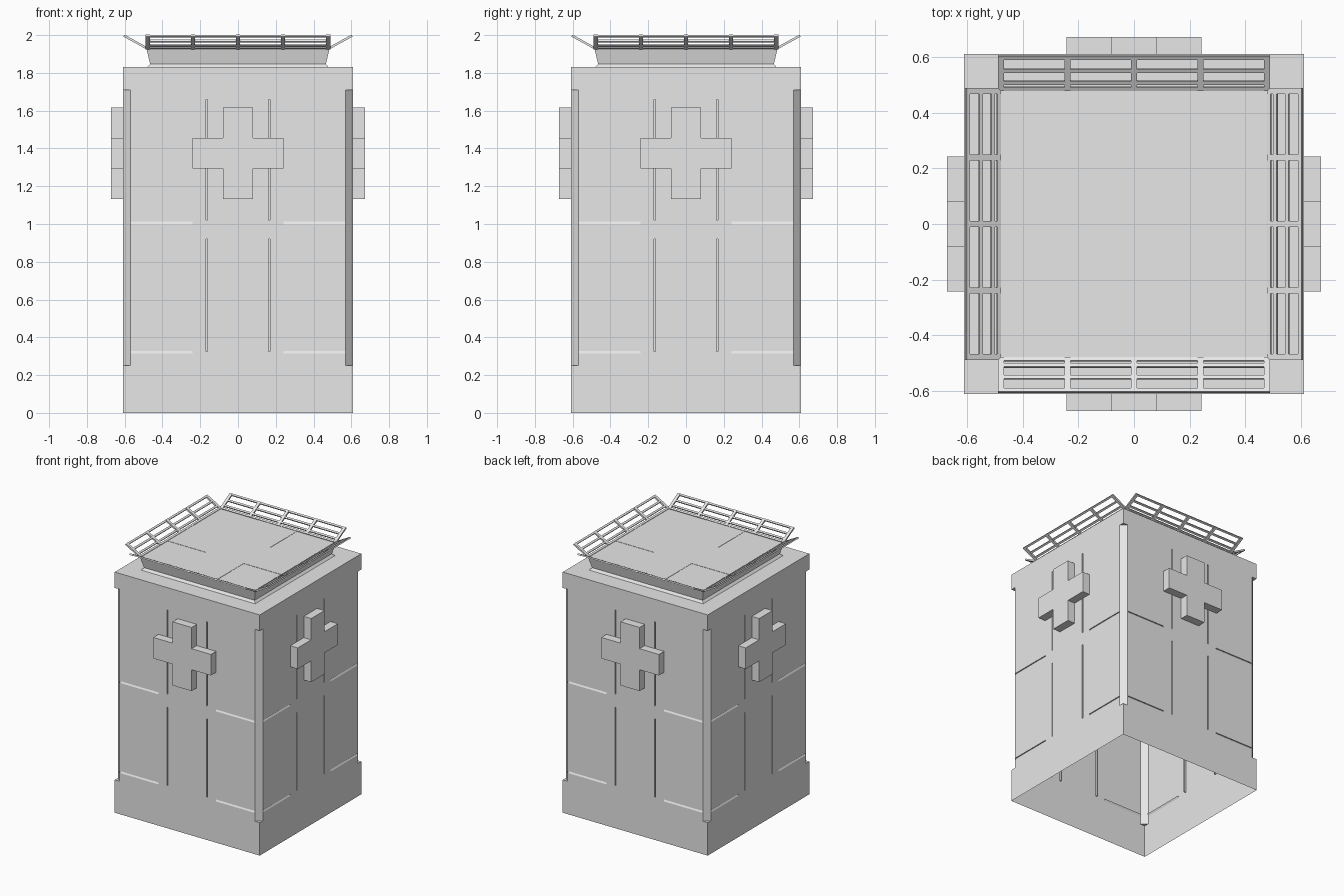
import bpy, bmesh, math
from mathutils import Matrix, Vector

if "Cube" in bpy.data.objects:
    bpy.data.objects.remove(bpy.data.objects["Cube"], do_unlink=True)

grey = bpy.data.materials.new("light_grey")
grey.use_nodes = True
grey.diffuse_color = (0.8, 0.8, 0.8, 1)
grey.node_tree.nodes["Principled BSDF"].inputs["Base Color"].default_value = (0.8, 0.8, 0.8, 1)

HALF, TOP = 0.61, 1.83
SIDES = {"front": 0, "left": 90, "back": 180, "right": 270}


def make_object(name, bm):
    bmesh.ops.recalc_face_normals(bm, faces=bm.faces)
    mesh = bpy.data.meshes.new(name)
    bm.to_mesh(mesh)
    bm.free()
    mesh.materials.append(grey)
    obj = bpy.data.objects.new(name, mesh)
    bpy.context.collection.objects.link(obj)
    return obj


def add_box(bm, low, high, matrix=Matrix()):
    low, high = Vector(low), Vector(high)
    place = Matrix.Translation((low + high) / 2) @ Matrix.Diagonal((high - low).to_4d())
    bmesh.ops.create_cube(bm, size=1, matrix=matrix @ place)


def add_prism(bm, outline, offset, matrix=Matrix()):
    """Extrude a closed outline along an offset."""
    face = bm.faces.new([bm.verts.new(matrix @ Vector(p)) for p in outline])
    moved = bmesh.ops.extrude_face_region(bm, geom=[face], use_keep_orig=True)["geom"]
    verts = [v for v in moved if isinstance(v, bmesh.types.BMVert)]
    bmesh.ops.translate(bm, verts=verts, vec=matrix.to_3x3() @ Vector(offset))


def add_loft(bm, rings):
    """Stack square rings given as (half width, height)."""
    loops = [[bm.verts.new((x * h, y * h, z)) for x, y in ((-1, -1), (1, -1), (1, 1), (-1, 1))]
             for h, z in rings]
    for a, b in zip(loops, loops[1:]):
        for i in range(4):
            j = (i + 1) % 4
            bm.faces.new((a[i], a[j], b[j], b[i]))
    return loops


def turn(angle):
    return Matrix.Rotation(math.radians(angle), 4, "Z")


# Cutters: bevelled corners, thin vertical slots and sloped horizontal joints
cut = bmesh.new()
for angle in SIDES.values():
    m = turn(angle)
    out = HALF + 0.05
    add_prism(cut, [(HALF - 0.04, -HALF, 0.25), (HALF - 0.04, -out, 0.25),
                    (out, -out, 0.25), (out, 0.04 - HALF, 0.25), (HALF, 0.04 - HALF, 0.25)],
              (0, 0, 1.46), m)
    for x in (-0.165, 0.165):
        for z0, z1 in ((0.325, 0.92), (1.02, 1.66)):
            add_box(cut, (x - 0.004, 0.015 - HALF, z0), (x + 0.004, -out, z1), m)
    for x in (-0.568, 0.24):
        for z in (0.32, 1.005):
            add_prism(cut, [(x, -HALF - 0.002, z - 0.01), (x, 0.008 - HALF, z + 0.008),
                            (x, -HALF - 0.002, z + 0.008)], (0.328, 0, 0), m)
cutter = make_object("panel_cutter", cut)
cutter.hide_render = True

# Tower body, hollow look from below
bm = bmesh.new()
add_box(bm, (-HALF, -HALF, 0), (HALF, HALF, TOP))
body = make_object("tower_body", bm)
mod = body.modifiers.new("panel_joints", "BOOLEAN")
mod.operation = "DIFFERENCE"
mod.solver = "EXACT"
mod.object = cutter
bpy.context.view_layer.update()
evaluated = body.evaluated_get(bpy.context.evaluated_depsgraph_get())
bm = bmesh.new()
bm.from_mesh(evaluated.to_mesh())
evaluated.to_mesh_clear()
body.modifiers.clear()
bottom = [f for f in bm.faces if f.calc_center_median().z < 0.001]
bmesh.ops.delete(bm, geom=bottom, context="FACES_ONLY")
bm.to_mesh(body.data)
bm.free()
bpy.data.objects.remove(cutter, do_unlink=True)

# Flared roof platform
bm = bmesh.new()
rings = add_loft(bm, [(0.48, TOP), (0.465, 1.847), (0.485, 1.928)])
bm.faces.new(rings[-1])
make_object("roof_platform", bm)

# Cross outline as a thin plate on the platform
def cross_outline(long, short):
    corner = [(short, long), (short, short), (long, short)]
    points = []
    for k in range(4):
        points += [(Matrix.Rotation(-k * math.pi / 2, 2) @ Vector(p)) for p in corner]
    return points


bm = bmesh.new()
add_prism(bm, [(p.x, p.y, 1.928) for p in cross_outline(0.48, 0.16)], (0, 0, 0.002))
make_object("roof_cross", bm)

# Raised cross and tilted railing on every side
tilt = math.atan2(0.068, 0.124)
length = math.hypot(0.068, 0.124)
for side, angle in SIDES.items():
    m = turn(angle)
    bm = bmesh.new()
    add_prism(bm, [(p.x, -HALF, p.y + 1.375) for p in cross_outline(0.242, 0.08)],
              (0, -0.062, 0), m)
    make_object(side + "_wall_cross", bm)

    bm = bmesh.new()
    hinge = m @ Matrix.Translation((0, -0.483, 1.924)) @ Matrix.Rotation(-tilt, 4, "X")
    for share in (0.05, 0.23, 0.57, 0.95):
        y = -length * share
        add_box(bm, (-0.488, y - 0.007, 0.001), (0.488, y + 0.007, 0.011), hinge)
    for i in range(5):
        x = (i - 2) * 0.239
        add_box(bm, (x - 0.011, -length, 0), (x + 0.011, 0, 0.012), hinge)
    make_object(side + "_railing", bm)
